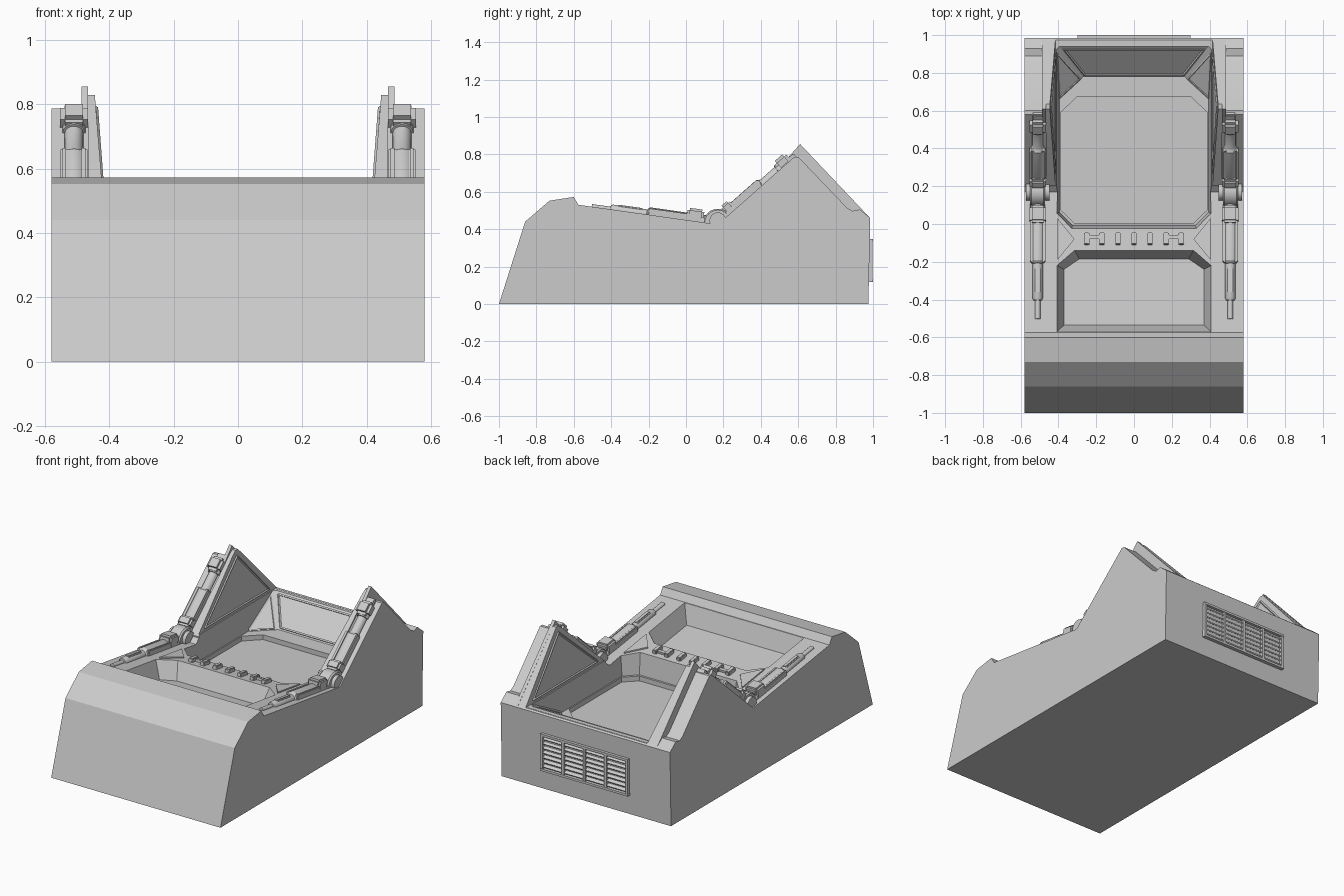
import bpy, bmesh, math
from mathutils import Vector, Matrix

if "Cube" in bpy.data.objects:
    bpy.data.objects.remove(bpy.data.objects["Cube"])

grey = bpy.data.materials.new("plain grey")
grey.use_nodes = True
grey.diffuse_color = (0.6, 0.6, 0.6, 1)
grey.node_tree.nodes["Principled BSDF"].inputs["Base Color"].default_value = (0.6, 0.6, 0.6, 1)
parts = []


def finish(name, bm):
    bmesh.ops.recalc_face_normals(bm, faces=bm.faces)
    mesh = bpy.data.meshes.new(name)
    bm.to_mesh(mesh)
    bm.free()
    mesh.materials.append(grey)
    ob = bpy.data.objects.new(name, mesh)
    bpy.context.scene.collection.objects.link(ob)
    parts.append(ob)
    return ob


def loft(name, rings):
    """Skin equal-length rings of points and cap both ends."""
    bm = bmesh.new()
    loops = [[bm.verts.new(p) for p in ring] for ring in rings]
    n = len(loops[0])
    for a, b in zip(loops, loops[1:]):
        for i in range(n):
            j = (i + 1) % n
            bm.faces.new((a[i], a[j], b[j], b[i]))
    bm.faces.new(loops[0])
    bm.faces.new(loops[-1])
    return finish(name, bm)


def slab(name, profile, x0, x1):
    """Extrude a (y, z) profile across x."""
    return loft(name, [[(x, y, z) for y, z in profile] for x in (x0, x1)])


def lathe(name, start, along, stations, sides=16):
    """Turned shape: (distance, radius) stations along an axis."""
    along = Vector(along).normalized()
    u = Vector((1, 0, 0)) if abs(along.x) < 0.9 else Vector((0, 1, 0))
    v = along.cross(u)
    turn = [2 * math.pi * i / sides for i in range(sides)]
    return loft(name, [[Vector(start) + along * t + (u * math.cos(a) + v * math.sin(a)) * r
                        for a in turn] for t, r in stations])


def block(name, centre, size, tilt=0.0, bevel=0.0):
    bm = bmesh.new()
    bmesh.ops.create_cube(bm, size=1)
    bmesh.ops.scale(bm, vec=size, verts=bm.verts)
    if bevel:
        bmesh.ops.bevel(bm, geom=bm.edges[:], offset=bevel, segments=2, affect='EDGES')
    bmesh.ops.transform(bm, matrix=Matrix.Translation(centre) @ Matrix.Rotation(tilt, 4, 'X'), verts=bm.verts)
    return finish(name, bm)


def frame(name, corners, width):
    """Thin square bars along the edges of a panel."""
    for p, q in zip(corners, corners[1:] + corners[:1]):
        p, q = Vector(p), Vector(q)
        lathe(name, p, q - p, [(0, width), ((q - p).length, width)], 4)


def cut(target, cutter):
    mod = target.modifiers.new("cut", 'BOOLEAN')
    mod.operation, mod.solver, mod.object = 'DIFFERENCE', 'EXACT', cutter
    graph = bpy.context.evaluated_depsgraph_get()
    mesh = bpy.data.meshes.new_from_object(target.evaluated_get(graph))
    target.modifiers.clear()
    target.data = mesh


def mirrored(half):
    """Complete a ring from its +x half."""
    return half + [(-x, y, z) for x, y, z in reversed(half)]


def deck(y):
    return 0.53 - 0.141 * (y + 0.575)


# Hull with the low outer shoulders of the side wings
hull = slab("hull", [(-1, 0), (-.86, .44), (-.73, .552), (-.6, .572), (-.575, .53), (.17, .425),
                     (.58, .787), (.6, .787), (.86, .515), (.89, .497), (.93, .505), (.985, .46), (.975, 0)],
            -.58, .58)

# Inner ridges of the wings
wings = []
for s in (-1, 1):
    wings.append(slab("wing_ridge", [(.2, .44), (.2, .46), (.575, .80), (.61, .828), (.635, .828),
                                     (.98, .462), (.9, .4)], s * .40, s * .467))
    slab("wing_flange", [(.5, .70), (.53, .765), (.61, .855), (.98, .464), (.9, .42)],
         s * .467, s * .487)

# Opening between the wings, then the rear cockpit and the front tray
opening = loft("opening_cutter", [mirrored([(x, -.02, z), (x, 1.1, z)]) for x, z in ((.416, .468), (.455, .95))])
ledge = [(.325, -.008), (.395, .062), (.395, .66), (.27, .78)]
rim = [(.33, -.025), (.41, .055), (.41, .925), (.395, .94)]
cockpit = loft("cockpit_cutter", [mirrored([(x, y, z) for x, y in ring])
                                  for ring, z in ((ledge, .32), (rim, .468), (rim, .6))])
well = loft("well_cutter", [mirrored([(x, y, z) for x, y in ((.315, .005), (.388, .075), (.388, .59), (.30, .675))])
                            for z in (.29, .4)])
tray = loft("tray_cutter", [mirrored([(x, y, deck(y) + h) for x, y in ring]) for ring, h in (
    ([(.37, -.535), (.37, -.24), (.29, -.185)], -.11), ([(.41, -.572), (.41, -.22), (.315, -.138)], .003),
    ([(.41, -.572), (.41, -.22), (.315, -.138)], .03))])
for cutter in (opening, cockpit, well, tray):
    cut(hull, cutter)
for wing in wings:
    cut(wing, opening)
    cut(wing, cockpit)
for cutter in (opening, cockpit, well, tray):
    parts.remove(cutter)
    bpy.data.objects.remove(cutter)

# Framed panels around the cockpit
frame("rear_panel_frame", mirrored([(.37, .925, .457), (.26, .788, .332)]), .007)
for s in (-1, 1):
    frame("corner_panel_frame", [(s * .405, .9, .452), (s * .285, .768, .327), (s * .394, .668, .327)], .007)
    frame("wing_panel_frame", [(s * .419, .27, .485), (s * .442, .62, .79), (s * .419, .9, .485)], .007)
    # Corner plates beside the control strip
    loft("corner_plate", [[(s * x, y, deck(y) + h) for x, y in ((.405, .03), (.315, -.08), (.405, -.19))]
                          for h in (-.01, .008)])

# Control strip
strip_tilt = -math.atan(.141)
for x in (-.25, -.17, -.085, 0, .085, .17, .25):
    block("control_key", (x, -.078, deck(-.078) + .008), (.028, .065, .03), strip_tilt, .004)
for s in (-1, 1):
    block("control_link", (s * .21, -.07, deck(-.07) + .004), (.06, .02, .02), strip_tilt)

# Hinged piston on each side
slope = Vector((0, .41, .362)).normalized()
lift = Vector((0, -slope.z, slope.y))
rise = math.atan2(slope.z, slope.y)
fore = Vector((0, -1, .141)).normalized()
for s in (-1, 1):
    x = s * .51
    pivot = Vector((x, .17, .425))
    lathe("hinge_drum", (x - .04, .17, .432), (1, 0, 0), [(0, .07), (.008, .077), (.072, .077), (.08, .07)], 24)
    lathe("hinge_pin", (x - .062, .17, .445), (1, 0, 0), [(0, .045), (.124, .045)], 16)
    lathe("upper_piston", pivot + slope * .05, slope,
          [(0, .038), (.01, .042), (.26, .042), (.27, .034), (.28, .029), (.38, .029), (.381, .036), (.42, .036)])
    block("upper_collar", pivot + slope * .1 + lift * .022, (.086, .06, .08), rise, .012)
    for dx in (-.03, .03):
        block("upper_rail", pivot + slope * .22 + Vector((dx, 0, 0)) + lift * .016, (.024, .2, .05), rise, .006)
    block("upper_head", pivot + slope * .48 + lift * .02, (.088, .085, .066), rise, .016)
    block("upper_head_tail", pivot + slope * .53 + lift * .002, (.06, .05, .03), rise, .006)
    lathe("lower_piston", pivot + fore * .04, fore,
          [(0, .036), (.01, .04), (.33, .04), (.34, .034), (.345, .027), (.53, .027), (.54, .022),
           (.541, .014), (.64, .014)])
    for dx in (-.03, .03):
        block("lower_rail", (x + dx, -.08, deck(-.08) + .012), (.022, .25, .044), strip_tilt, .006)
    block("lower_collar", (x, .05, deck(.05) + .03), (.086, .09, .075), strip_tilt, .012)
    block("piston_key", (x, -.3, deck(-.3) + .008), (.03, .14, .045), strip_tilt, .006)

# Seam strip along the rear sill
block("rear_sill_strip", (0, .963, .463), (1.0, .012, .012))

# Louvred vent on the back
for z in (.125, .34):
    block("vent_rail", (0, .987, z), (.6, .026, .014))
for i in range(5):
    block("vent_post", (-.291 + i * .1455, .986, .2325), (.016, .024, .22))
for i in range(7):
    block("vent_slat", (0, .985, .147 + i * .0285), (.58, .02, .008), math.radians(-35))

# Smooth the turned parts, keep the hard edges
bpy.ops.object.select_all(action='DESELECT')
for ob in parts:
    ob.select_set(True)
bpy.context.view_layer.objects.active = hull
bpy.ops.object.shade_smooth_by_angle(angle=math.radians(28))
